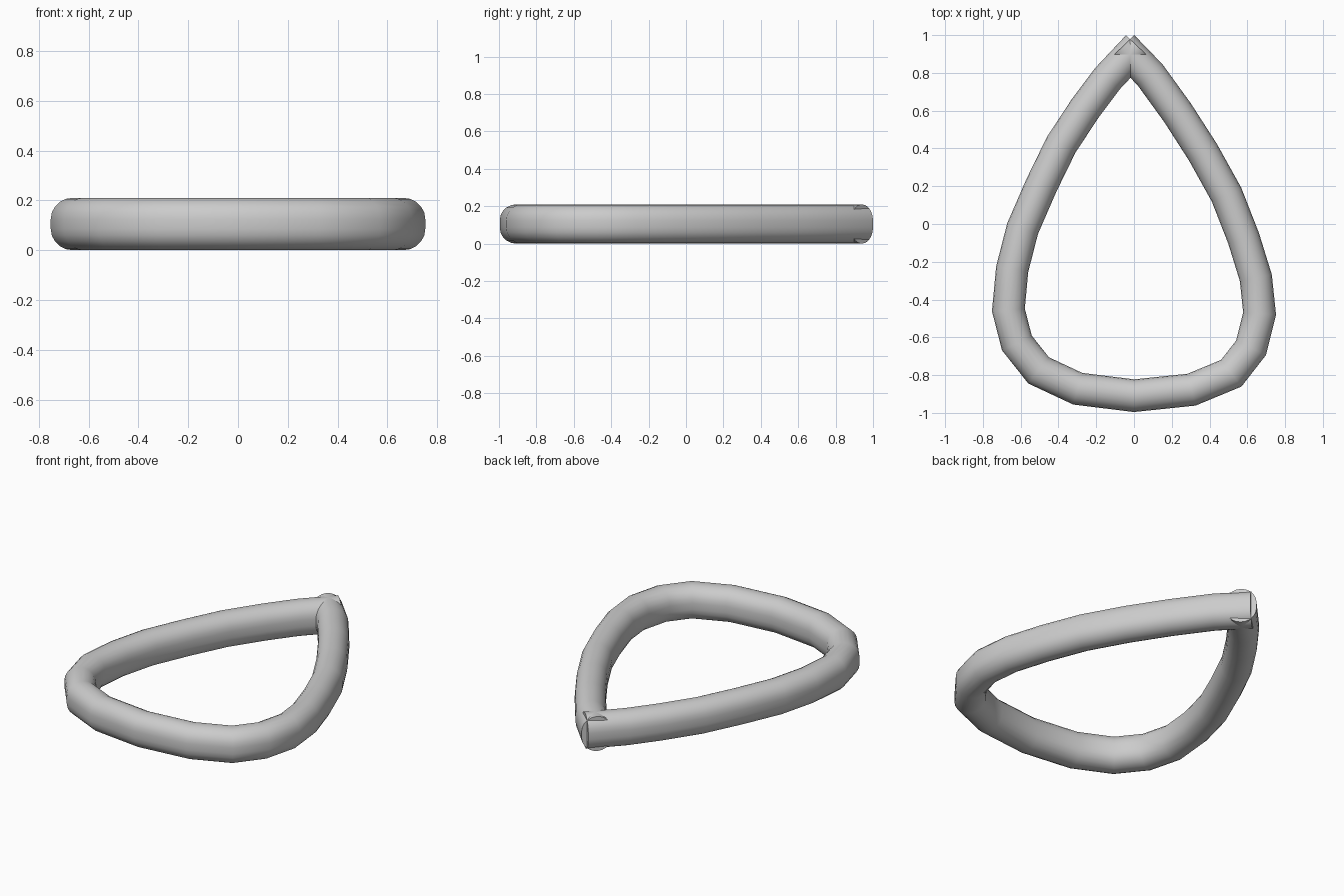
import bpy, bmesh, math
from mathutils import Vector

if "Cube" in bpy.data.objects:
    bpy.data.objects.remove(bpy.data.objects["Cube"])

R, STRAIGHT, H = 0.086, 0.019, 0.105   # tube radius, half of straight side, centre height

# Centre line of the teardrop: tip, down the left side, round the base, up to the tip
path = [Vector(p) for p in [
    (0.02, 0.94), (-0.14, 0.77), (-0.26, 0.61), (-0.385, 0.42), (-0.49, 0.205),
    (-0.59, -0.025), (-0.645, -0.24), (-0.665, -0.455), (-0.62, -0.63),
    (-0.505, -0.775), (-0.298, -0.872), (0, -0.909), (0.305, -0.877),
    (0.515, -0.79), (0.62, -0.655), (0.665, -0.475), (0.645, -0.285),
    (0.58, -0.075), (0.49, 0.155), (0.365, 0.38), (0.23, 0.59),
    (0.085, 0.79), (-0.06, 0.94)]]

# Stadium cross-section (sideways offset, height)
N = 10
profile = []
for side in (1, -1):
    for i in range(N + 1):
        a = math.pi * i / N + (0 if side == 1 else math.pi)
        profile.append((R * math.cos(a), H + side * STRAIGHT + R * math.sin(a)))

# Sweep the section along the path with mitred corners
bm = bmesh.new()
rings = []
for i, p in enumerate(path):
    d0 = (p - path[max(i - 1, 0)]).normalized()
    d1 = (path[min(i + 1, len(path) - 1)] - p).normalized()
    t = (d0 + d1).normalized()
    n = Vector((-t.y, t.x))
    stretch = 1 / max(t.dot(d0), t.dot(d1))
    rings.append([bm.verts.new((p.x + n.x * u * stretch, p.y + n.y * u * stretch, z))
                  for u, z in profile])
for a, b in zip(rings, rings[1:]):
    for j in range(len(a)):
        k = (j + 1) % len(a)
        bm.faces.new((a[j], a[k], b[k], b[j]))

# Flat ends crossing at the tip
bm.faces.new(rings[0])
bm.faces.new(rings[-1])
bmesh.ops.recalc_face_normals(bm, faces=bm.faces)

mesh = bpy.data.meshes.new("teardrop_ring")
bm.to_mesh(mesh)
bm.free()
ring = bpy.data.objects.new("teardrop_ring", mesh)
bpy.context.collection.objects.link(ring)
bpy.context.view_layer.objects.active = ring
ring.select_set(True)
bpy.ops.object.shade_smooth_by_angle(angle=math.radians(40))
